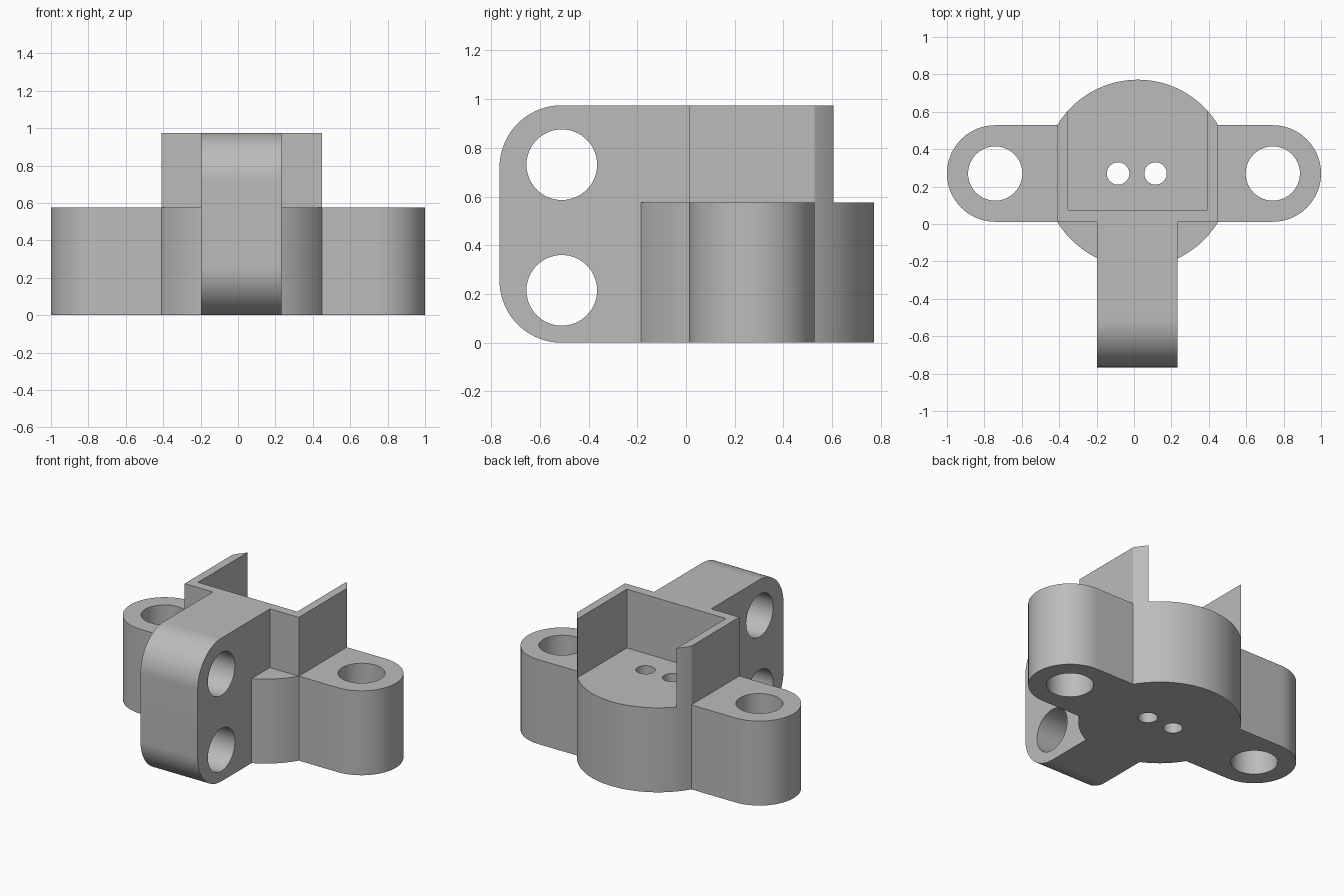
import bpy, bmesh
from math import atan2, acos, cos, sin, hypot, pi, radians
from mathutils import Matrix

old = bpy.data.objects.get("Cube")
if old:
    bpy.data.objects.remove(old, do_unlink=True)

# Main dimensions
CX, CY = 0.02, 0.27              # centre of the round body
HALF, EAR = 0.43, 0.258          # half width of the housing, ear radius
R = hypot(HALF, EAR)             # round body radius
BASE_H, TOP = 0.575, 0.975
EARS = (-0.742, 0.742)
HOLE = 0.145
INNER = 0.373                    # half width inside the housing
A = atan2(EAR, HALF)             # where ears meet the round body
B = acos(INNER / R)              # where inner walls meet the round body

grey = bpy.data.materials.new("plain grey")
grey.use_nodes = True
colour = (0.5, 0.5, 0.5, 1)
grey.diffuse_color = colour
grey.node_tree.nodes["Principled BSDF"].inputs["Base Color"].default_value = colour


def arc(cx, cy, r, start, end, n):
    return [(cx + r * cos(start + (end - start) * i / n),
             cy + r * sin(start + (end - start) * i / n)) for i in range(n + 1)]


def extrude(name, outline, low, high, along_x=False):
    """Prism from a 2D outline, along z, or along x with the outline in y and z."""
    points = []
    for p in outline:            # drop repeated points where arcs join
        if not points or hypot(p[0] - points[-1][0], p[1] - points[-1][1]) > 1e-5:
            points.append(p)
    bm = bmesh.new()
    place = (lambda p: (low, *p)) if along_x else (lambda p: (*p, low))
    face = bm.faces.new([bm.verts.new(place(p)) for p in points])
    moved = bmesh.ops.extrude_face_region(bm, geom=[face])["geom"]
    step = (high - low, 0, 0) if along_x else (0, 0, high - low)
    bmesh.ops.translate(bm, vec=step, verts=[v for v in moved if isinstance(v, bmesh.types.BMVert)])
    bmesh.ops.recalc_face_normals(bm, faces=bm.faces[:])
    mesh = bpy.data.meshes.new(name)
    bm.to_mesh(mesh)
    bm.free()
    mesh.materials.append(grey)
    obj = bpy.data.objects.new(name, mesh)
    bpy.context.collection.objects.link(obj)
    return obj


def combine(target, tool, operation):
    mod = target.modifiers.new(operation, "BOOLEAN")
    mod.operation, mod.solver, mod.object = operation, "EXACT", tool
    bpy.context.view_layer.objects.active = target
    bpy.ops.object.modifier_apply(modifier=mod.name)
    bpy.data.objects.remove(tool, do_unlink=True)


def drill(target, a, b, r, along_x=False):
    cutter = extrude("hole_cutter", arc(a, b, r, 0, 2 * pi, 64)[:-1], -1.5, 1.5, along_x)
    combine(target, cutter, "DIFFERENCE")


# Round body with two ears
right_rim = arc(CX, CY, R, A, B, 6)
left_rim = arc(CX, CY, R, pi - B, pi - A, 6)
outline = (arc(EARS[1], CY, EAR, -pi / 2, pi / 2, 32) + right_rim
           + arc(CX, CY, R, B, pi - B, 48) + left_rim
           + arc(EARS[0], CY, EAR, pi / 2, 3 * pi / 2, 32)
           + arc(CX, CY, R, pi + A, 2 * pi - A, 56))
bracket = extrude("bracket_body", outline, 0, BASE_H)

# Three-sided housing wall, open at the back
back = CY - EAR
wall = extrude("housing_wall",
               [(CX + HALF, back)] + right_rim
               + [(CX + INNER, 0.075), (CX - INNER, 0.075)]
               + left_rim + [(CX - HALF, back)], BASE_H, TOP)
combine(bracket, wall, "UNION")

# Upright arm with rounded front corners
front, bend = -0.766, 0.256
profile = ([(0.05, 0), (0.05, TOP)]
           + arc(front + bend, TOP - bend, bend, pi / 2, pi, 24)
           + arc(front + bend, bend, bend, pi, 3 * pi / 2, 24))
arm = extrude("arm", profile, -0.198, 0.232, along_x=True)
for z in (0.215, 0.731):
    drill(arm, front + bend, z, HOLE, along_x=True)
combine(bracket, arm, "UNION")

# Ear holes and the two small wire holes
for x in EARS:
    drill(bracket, x, CY, HOLE)
for side in (-1, 1):
    drill(bracket, CX - 0.005 + side * 0.1, CY, 0.06)

bpy.ops.object.select_all(action="DESELECT")
bracket.select_set(True)
bpy.context.view_layer.objects.active = bracket
bpy.ops.object.shade_smooth_by_angle(angle=radians(25))
